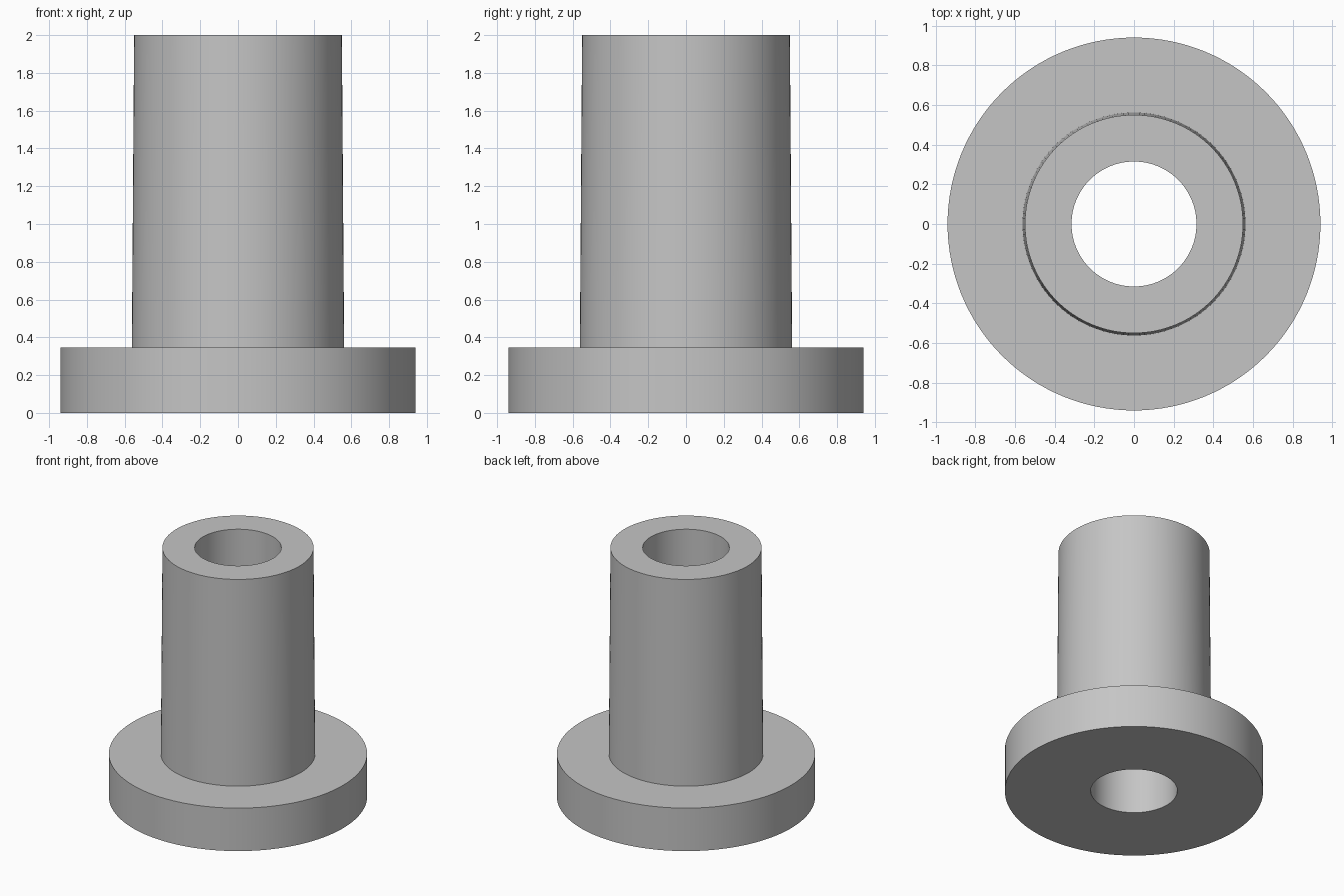
import bpy
import bmesh
import math

cube = bpy.data.objects.get("Cube")
if cube:
    bpy.data.objects.remove(cube, do_unlink=True)

SEGMENTS = 128
FLANGE_R, FLANGE_H = 0.94, 0.345
SLEEVE_BASE_R, SLEEVE_TOP_R = 0.562, 0.55
BORE_R, HEIGHT = 0.315, 2.0

# Plain grey metal
grey = bpy.data.materials.new("plain grey")
grey.use_nodes = True
colour = (0.56, 0.56, 0.56, 1)
grey.diffuse_color = colour
grey.node_tree.nodes["Principled BSDF"].inputs["Base Color"].default_value = colour


def lathe(name, profile):
    """Revolve a closed (radius, height) profile around the z axis."""
    bm = bmesh.new()
    verts = [bm.verts.new((r, 0, z)) for r, z in profile]
    edges = [bm.edges.new((v, verts[(i + 1) % len(verts)])) for i, v in enumerate(verts)]
    bmesh.ops.spin(bm, geom=verts + edges, cent=(0, 0, 0), axis=(0, 0, 1),
                   angle=math.tau, steps=SEGMENTS, use_merge=True)
    bmesh.ops.remove_doubles(bm, verts=bm.verts[:], dist=0.0001)
    bmesh.ops.recalc_face_normals(bm, faces=bm.faces[:])
    mesh = bpy.data.meshes.new(name)
    bm.to_mesh(mesh)
    bm.free()
    mesh.materials.append(grey)
    obj = bpy.data.objects.new(name, mesh)
    bpy.context.collection.objects.link(obj)
    bpy.ops.object.select_all(action="DESELECT")
    obj.select_set(True)
    bpy.context.view_layer.objects.active = obj
    bpy.ops.object.shade_smooth_by_angle(angle=math.radians(30))
    return obj


# One-piece bushing: wide flange, slightly tapered sleeve, straight through bore
lathe("flanged_bushing", [
    (BORE_R, 0),
    (FLANGE_R, 0),
    (FLANGE_R, FLANGE_H),
    (SLEEVE_BASE_R, FLANGE_H),
    (SLEEVE_TOP_R, HEIGHT),
    (BORE_R, HEIGHT),
])
